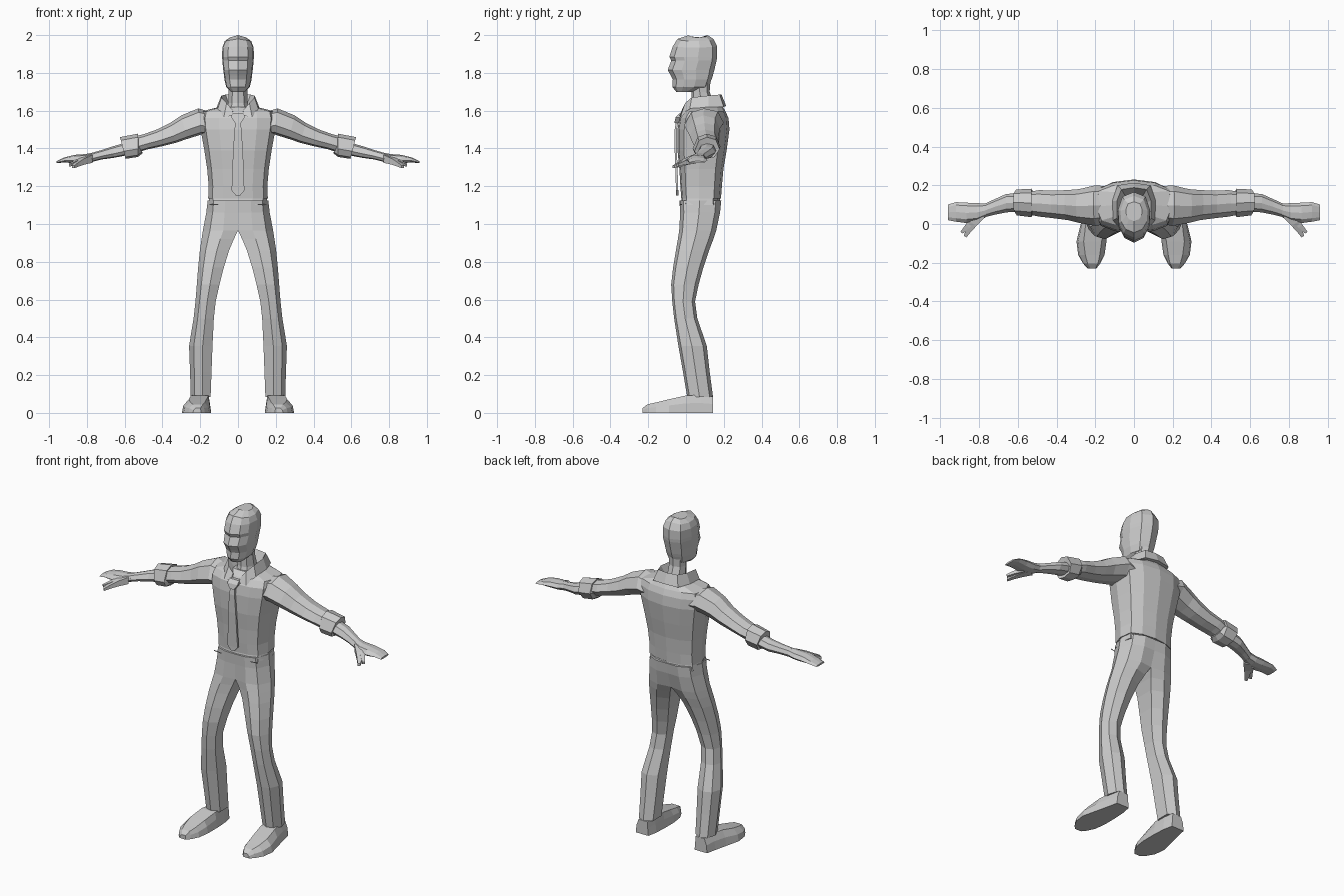
import bpy, bmesh
from mathutils import Vector

grey = bpy.data.materials.new("plain_grey")
grey.diffuse_color = (0.6, 0.6, 0.6, 1)


def make(name, verts, faces, mirror=False):
    me = bpy.data.meshes.new(name)
    me.from_pydata([tuple(v) for v in verts], [], faces)
    bm = bmesh.new()
    bm.from_mesh(me)
    bmesh.ops.recalc_face_normals(bm, faces=bm.faces)
    bm.to_mesh(me)
    bm.free()
    me.materials.append(grey)
    ob = bpy.data.objects.new(name, me)
    bpy.context.collection.objects.link(ob)
    if mirror:
        ob.modifiers.new("mirror", 'MIRROR').use_mirror_merge = False
    return ob


def loft(name, rings, mirror=False, caps=True):
    """Skin a list of closed rings with the same point count."""
    n = len(rings[0])
    verts = [p for r in rings for p in r]
    faces = [(i * n + j, i * n + (j + 1) % n, (i + 1) * n + (j + 1) % n, (i + 1) * n + j)
             for i in range(len(rings) - 1) for j in range(n)]
    if caps:
        faces += [tuple(range(n)), tuple(range(len(verts) - n, len(verts)))]
    return make(name, verts, faces, mirror)


def body_ring(half, z, w, yf, yb, dz=0):
    """Symmetric horizontal ring; dz lowers the sides and raises nothing."""
    pts = half + [(-x, y) for x, y in reversed(half[1:-1])]
    return [(x * w, yf + (yb - yf) * y, z - dz * abs(x)) for x, y in pts]


# Shirt body
TORSO = [(0, 0), (.5, .03), (.86, .13), (1, .45), (.93, .82), (.55, .95), (0, 1)]
loft("shirt_body", [body_ring(TORSO, *r) for r in [
    (1.135, .158, -.025, .185), (1.20, .155, -.03, .19), (1.29, .163, -.035, .198),
    (1.39, .178, -.045, .215), (1.50, .198, -.045, .23), (1.56, .203, -.035, .225),
    (1.595, .195, -.01, .21), (1.62, .10, .02, .195)]])

# Waistband, recessed under the hem
loft("waistband", [body_ring(TORSO, *r) for r in [
    (1.10, .160, -.03, .183), (1.14, .152, -.022, .178)]])

# Neck
NECK = [(0, 0), (.6, .1), (1, .45), (.75, .85), (0, 1)]
loft("neck", [body_ring(NECK, *r) for r in [
    (1.56, .075, .01, .16), (1.64, .052, .03, .145), (1.70, .05, .03, .125), (1.76, .05, .02, .13)]])

# Head with brow, nose, mouth and chin levels
HEAD = [(0, 0), (.62, .1), (.94, .3), (1, .6), (.72, .9), (0, 1)]
loft("head", [body_ring(HEAD, *r) for r in [
    (1.70, .038, -.052, .04), (1.725, .062, -.072, .12), (1.765, .072, -.07, .135),
    (1.785, .074, -.08, .142), (1.815, .078, -.097, .15), (1.865, .083, -.078, .162),
    (1.885, .084, -.088, .165), (1.94, .083, -.07, .165, .005), (1.98, .07, -.045, .145, .012),
    (2.0, .042, .015, .115, .012)]])

# Folded collar: outer hem, folded top, inner edge
outer = [(.025, -.035, 1.575), (.075, -.03, 1.565), (.108, .02, 1.61),
         (.112, .12, 1.62), (.085, .20, 1.62), (0, .213, 1.625)]
top = [(.03, -.005, 1.605), (.06, -.005, 1.64), (.088, .03, 1.67),
       (.088, .12, 1.68), (.065, .178, 1.685), (0, .188, 1.685)]
inner = [(.022, -.005, 1.58), (.035, .005, 1.60), (.055, .04, 1.62),
         (.055, .11, 1.62), (.045, .145, 1.62), (0, .155, 1.62)]
loft("collar", [list(s) for s in zip(outer, top, inner)], mirror=True)


# Necktie, following the chest
def tie_ring(z, w, y, t=.012):
    return [(-w, y, z), (w, y, z), (w, y + t, z), (-w, y + t, z)]


loft("necktie", [tie_ring(*r) for r in [
    (1.152, .012, -.053), (1.178, .034, -.053), (1.39, .026, -.06), (1.50, .018, -.06), (1.55, .014, -.052)]])
loft("tie_knot", [tie_ring(*r, .035) for r in [
    (1.535, .015, -.062), (1.565, .035, -.055), (1.585, .032, -.035)]])


# Trousers, one leg lofted from waist to hem
def leg_ring(z, xi, xo, yf, yb, ci):
    w, d = xo - xi, yb - yf
    return [(xi, yf + ci * d, z), (xi + .42 * w, yf + .01 * d, z), (xi + .8 * w, yf + .1 * d, z),
            (xo, yf + .48 * d, z), (xi + .85 * w, yb - .13 * d, z), (xi + .45 * w, yb, z),
            (xi, yb - ci * d, z)]


loft("trouser_leg", [leg_ring(*r) for r in [
    (1.125, 0, .160, -.035, .187, 0), (1.06, 0, .168, -.033, .18, .01), (.965, 0, .186, -.038, .16, .06),
    (.92, .022, .193, -.045, .145, .12), (.86, .047, .202, -.055, .122, .16),
    (.77, .075, .211, -.07, .092, .18), (.68, .098, .218, -.08, .067, .2),
    (.59, .118, .225, -.074, .048, .2), (.50, .128, .235, -.064, .06, .2),
    (.355, .135, .259, -.042, .11, .2), (.22, .14, .254, -.018, .125, .2),
    (.085, .145, .25, .005, .143, .2)]], mirror=True)

# Front pocket openings
make("pocket_opening", [(.09, -.031, 1.10), (.15, -.022, 1.10), (.15, -.022, 1.106), (.09, -.031, 1.106)],
     [(0, 1, 2, 3)], mirror=True)


# Shoes, lofted heel to toe
def shoe_ring(y, xi, xo, h, top=.7):
    c, w = (xi + xo) / 2 - .006, (xo - xi) / 2
    return [(xi, y, 0), (xo, y, 0), (xo - .1 * w, y, h * .55), (c + w * top, y, h),
            (c - w * top, y, h), (xi + .1 * w, y, h * .55)]


loft("shoe", [shoe_ring(*r) for r in [
    (.142, .158, .243, .085), (.08, .146, .256, .095), (.0, .142, .275, .092), (-.09, .142, .297, .072, .6),
    (-.16, .152, .288, .055, .55), (-.205, .175, .262, .045, .6), (-.23, .195, .238, .025, .6)]], mirror=True)


# Arms, lofted outward along x; lean pulls the underside inward
def arm_ring(x, yf, yb, zb, zt, lean=0):
    sec = [(0, .35), (.18, .85), (.5, 1), (.85, .88), (1, .45), (.8, .08), (.45, 0), (.12, .08)]
    return [(x - lean * (1 - v), yf + (yb - yf) * u, zb + (zt - zb) * v) for u, v in sec]


loft("sleeve", [arm_ring(*r) for r in [
    (.15, .0, .195, 1.47, 1.595), (.21, -.01, .20, 1.475, 1.612, .02), (.30, .005, .18, 1.45, 1.575, .03),
    (.36, .02, .175, 1.43, 1.535, .03), (.43, .03, .172, 1.41, 1.50, .02),
    (.50, .038, .175, 1.395, 1.475, .02), (.56, .05, .165, 1.375, 1.46, .02)]], mirror=True)
loft("rolled_cuff", [arm_ring(*r) for r in [
    (.535, .06, .165, 1.375, 1.455, .03), (.53, .035, .182, 1.355, 1.478, .0), (.625, .045, .178, 1.345, 1.46, .03),
    (.615, .07, .15, 1.37, 1.43, .02)]], mirror=True)
loft("forearm", [arm_ring(*r) for r in [
    (.58, .065, .16, 1.365, 1.435), (.66, .06, .155, 1.35, 1.412), (.72, .048, .128, 1.342, 1.392),
    (.77, .035, .105, 1.33, 1.378)]], mirror=True)
loft("hand", [arm_ring(*r) for r in [
    (.765, .035, .105, 1.33, 1.379), (.81, .012, .108, 1.322, 1.37), (.865, .005, .11, 1.322, 1.366),
    (.92, .012, .113, 1.326, 1.352), (.96, .02, .10, 1.322, 1.333)]], mirror=True)


# Thumb and bent forefinger as tapering square prongs
def prong(name, path):
    rings = []
    for x, y, z, r in path:
        side, up = Vector((.75, .6, 0)) * r, Vector((0, 0, r * .8))
        p = Vector((x, y, z))
        rings.append([p + side + up, p + side - up, p - side - up, p - side + up])
    loft(name, rings, mirror=True)


prong("thumb", [(.79, .05, 1.345, .026), (.83, .0, 1.33, .02), (.855, -.035, 1.315, .014), (.872, -.065, 1.303, .009)])
prong("forefinger", [(.825, .03, 1.335, .02), (.86, -.012, 1.325, .013), (.89, -.045, 1.312, .008)])
